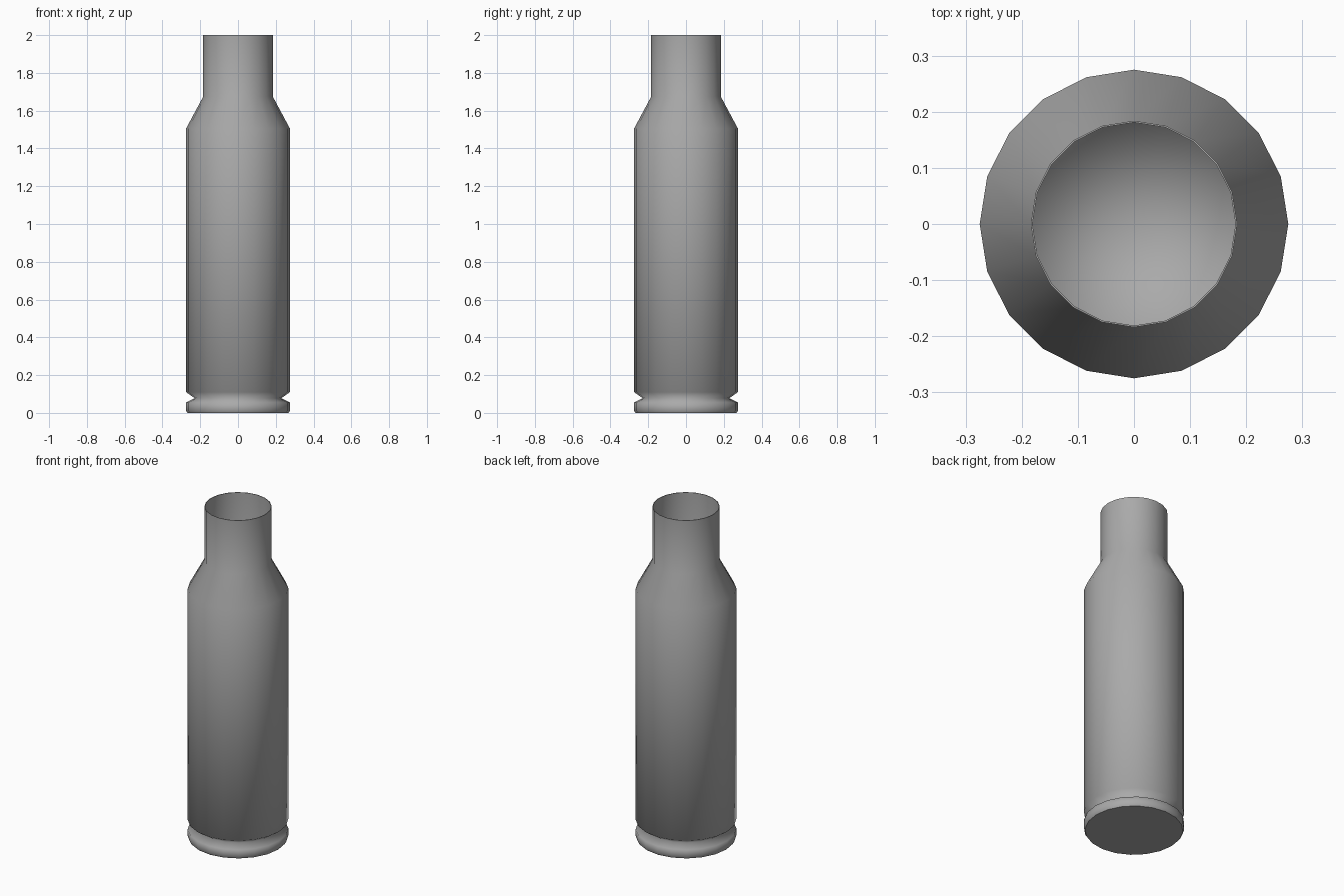
import bpy
import bmesh
import math

SIDES = 20

cube = bpy.data.objects.get("Cube")
if cube:
    bpy.data.objects.remove(cube, do_unlink=True)

metal = bpy.data.materials.new("grey metal")
metal.use_nodes = True
grey = (0.4, 0.4, 0.4, 1)
metal.diffuse_color = grey
metal.node_tree.nodes["Principled BSDF"].inputs["Base Color"].default_value = grey


def lathe(name, profile, sharp_rings=()):
    """Revolve (radius, z) points about z; radius 0 becomes a pole."""
    bm = bmesh.new()
    rings = []
    for r, z in profile:
        count = SIDES if r > 0 else 1
        turns = [2 * math.pi * i / SIDES for i in range(count)]
        rings.append([bm.verts.new((r * math.cos(a), r * math.sin(a), z)) for a in turns])
    for low, high in zip(rings, rings[1:]):
        for i in range(SIDES):
            j = (i + 1) % SIDES
            corners = [low[i % len(low)], low[j % len(low)],
                       high[j % len(high)], high[i % len(high)]]
            bm.faces.new(list(dict.fromkeys(corners)))
    for face in bm.faces:
        face.smooth = True
    for index in sharp_rings:
        ring = rings[index]
        for i in range(SIDES):
            bm.edges.get((ring[i], ring[(i + 1) % SIDES])).smooth = False
    mesh = bpy.data.meshes.new(name)
    bm.to_mesh(mesh)
    bm.free()
    mesh.materials.append(metal)
    obj = bpy.data.objects.new(name, mesh)
    bpy.context.collection.objects.link(obj)
    return obj


# Outer shell: flat base, rim, groove, body, shoulder and neck
lathe("casing_shell", [
    (0, 0), (0.268, 0), (0.275, 0.012), (0.275, 0.055), (0.23, 0.078),
    (0.275, 0.11), (0.275, 1.505), (0.184, 1.675), (0.184, 2),
], sharp_rings=(1,))

# Hollow: thin lip, straight bore and softly shaded floor
lathe("casing_bore", [
    (0.184, 2), (0.181, 2), (0.181, 0.1), (0, 0.1),
], sharp_rings=(1,))
